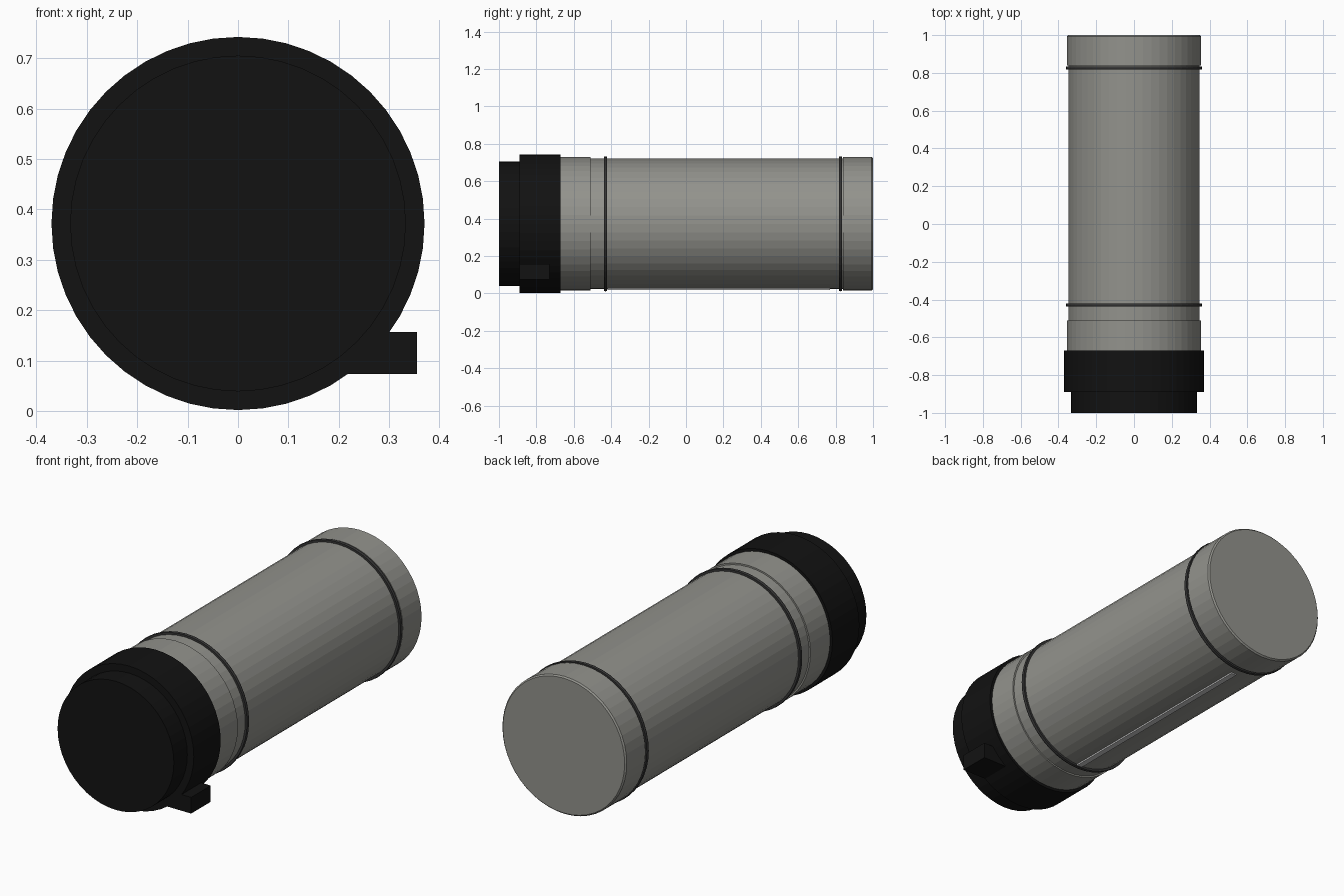
import bpy, math

if "Cube" in bpy.data.objects:
    bpy.data.objects.remove(bpy.data.objects["Cube"])

SIDES = 48
AXIS_Z = 0.372


def material(name, rgb):
    m = bpy.data.materials.new(name)
    m.diffuse_color = (*rgb, 1)
    m.use_nodes = True
    m.node_tree.nodes["Principled BSDF"].inputs["Base Color"].default_value = m.diffuse_color
    return m


BLACK = material("black_plastic", (0.006, 0.006, 0.006))
GREY = material("grey_metal", (0.29, 0.29, 0.265))
DARK = material("dark_rubber", (0.035, 0.035, 0.035))
LIGHT = material("light_strip", (0.6, 0.6, 0.58))


def turned(name, profile, mat, closed=False):
    """Revolve (radius, y) points around the long axis, with end caps unless closed."""
    verts, faces = [], []
    for r, y in profile:
        for i in range(SIDES):
            a = 2 * math.pi * i / SIDES
            verts.append((r * math.sin(a), y, AXIS_Z + r * math.cos(a)))
    n = len(profile)
    for j in range(n if closed else n - 1):
        k = (j + 1) % n
        for i in range(SIDES):
            i2 = (i + 1) % SIDES
            faces.append((j * SIDES + i, j * SIDES + i2, k * SIDES + i2, k * SIDES + i))
    if not closed:
        faces.append(tuple(reversed(range(SIDES))))
        faces.append(tuple(range((n - 1) * SIDES, n * SIDES)))
    me = bpy.data.meshes.new(name)
    me.from_pydata(verts, [], faces)
    me.materials.append(mat)
    bpy.context.collection.objects.link(bpy.data.objects.new(name, me))


def box(name, lo, hi, mat):
    bpy.ops.mesh.primitive_cube_add(size=1, location=[(a + b) / 2 for a, b in zip(lo, hi)])
    ob = bpy.context.object
    ob.name = name
    ob.scale = [b - a for a, b in zip(lo, hi)]
    ob.data.materials.append(mat)


# Main tube with raised collars and a lightly chamfered rear end
turned("tube", [(0.356, -0.67), (0.356, -0.51), (0.348, -0.51), (0.348, 0.84),
                (0.356, 0.84), (0.356, 0.993), (0.349, 1.0)], GREY)

# Stepped front cap
turned("front_cap", [(0.333, -1.0), (0.333, -0.89), (0.37, -0.89), (0.37, -0.67)], BLACK)

# Seal rings
for name, y in (("front_ring", -0.43), ("rear_ring", 0.825)):
    turned(name, [(0.345, y - 0.008), (0.359, y - 0.008), (0.361, y),
                  (0.359, y + 0.008), (0.345, y + 0.008)], DARK, closed=True)

# Side tab on the cap, and the thin strip under the tube
box("cap_tab", (0.21, -0.89, 0.073), (0.355, -0.73, 0.157), BLACK)
box("bottom_strip", (-0.015, -0.42, 0.017), (0.015, 0.77, 0.04), LIGHT)
